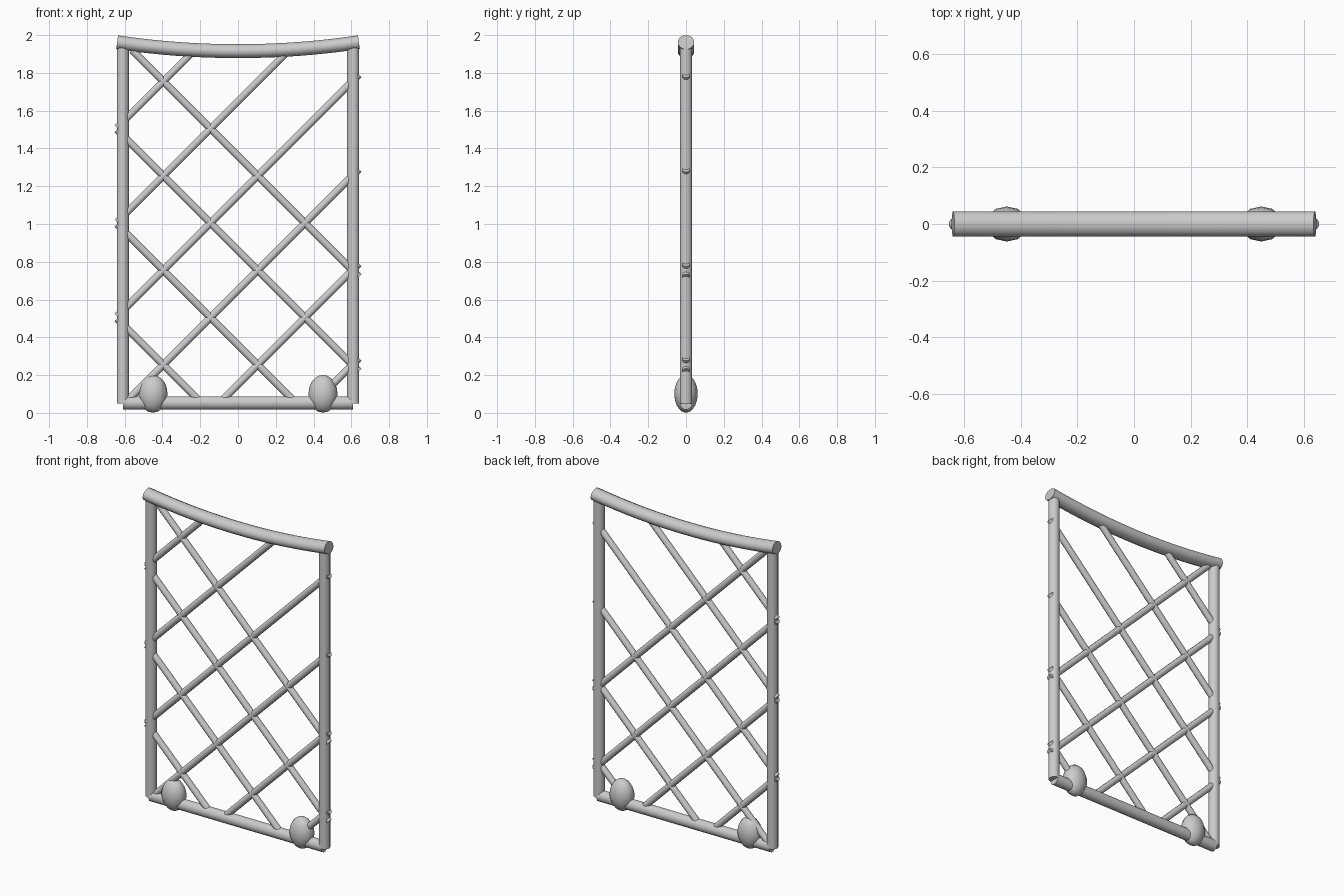
import bpy, bmesh, math
from mathutils import Vector, Matrix

if "Cube" in bpy.data.objects:
    bpy.data.objects.remove(bpy.data.objects["Cube"])

grey = bpy.data.materials.new("light_grey")
grey.diffuse_color = (0.6, 0.6, 0.6, 1)
grey.use_nodes = True
grey.node_tree.nodes["Principled BSDF"].inputs["Base Color"].default_value = grey.diffuse_color


def finish(bm, name):
    bmesh.ops.recalc_face_normals(bm, faces=bm.faces)
    me = bpy.data.meshes.new(name)
    bm.to_mesh(me)
    bm.free()
    me.materials.append(grey)
    ob = bpy.data.objects.new(name, me)
    bpy.context.collection.objects.link(ob)
    bpy.ops.object.select_all(action='DESELECT')
    ob.select_set(True)
    bpy.context.view_layer.objects.active = ob
    bpy.ops.object.shade_smooth_by_angle(angle=math.radians(60))
    return ob


def tube(name, path, r, ry=None, sides=8):
    """Capped tube along (x, z) points lying in the y = 0 plane."""
    ry = ry or r
    pts = [Vector((x, 0, z)) for x, z in path]
    bm = bmesh.new()
    rings = []
    for i, p in enumerate(pts):
        d = (pts[min(i + 1, len(pts) - 1)] - pts[max(i - 1, 0)]).normalized()
        n = Vector((-d.z, 0, d.x))
        angles = [math.tau * (k + 0.5) / sides for k in range(sides)]
        rings.append([bm.verts.new(p + n * (r * math.cos(a)) + Vector((0, ry * math.sin(a), 0)))
                      for a in angles])
    for a, b in zip(rings, rings[1:]):
        for k in range(sides):
            j = (k + 1) % sides
            bm.faces.new((a[k], a[j], b[j], b[k]))
    bm.faces.new(rings[0])
    bm.faces.new(rings[-1])
    return finish(bm, name)


# frame: two posts, straight bottom bar, sagging top rail
for side, s in (("left", -1), ("right", 1)):
    tube(side + "_post", [(s * 0.61, 0.05), (s * 0.61, 1.95)], 0.033, sides=12)
tube("bottom_bar", [(-0.608, 0.053), (0.608, 0.053)], 0.036, 0.034, sides=12)


def sag(x):
    return 1.915 + 0.047 * (x / 0.64) ** 2


tube("top_rail", [(x, sag(x)) for x in [-0.64 + 0.08 * i for i in range(17)]],
     0.038, 0.045, sides=12)

# lattice: diagonal struts z = slope * x + c, trimmed to the frame
X, Z0, Z1 = 0.64, 0.05, 1.92
for name, slope, offsets in (("rising_strut", 1, (2.15, 1.65, 1.15, 0.65, 0.15, -0.35)),
                             ("falling_strut", -1, (1.36, 0.86, 0.36, -0.14))):
    for c in offsets:
        xa, xb = sorted(((Z0 - c) * slope, (Z1 - c) * slope))
        xa, xb = max(-X, xa), min(X, xb)
        tube(name, [(xa, slope * xa + c), (xb, slope * xb + c)], 0.021)

# egg-shaped feet
for side, s in (("left", -1), ("right", 1)):
    bm = bmesh.new()
    bmesh.ops.create_uvsphere(
        bm, u_segments=12, v_segments=10, radius=1,
        matrix=Matrix.Translation((s * 0.45, 0, 0.101)) @ Matrix.Diagonal((0.077, 0.062, 0.1, 1)))
    finish(bm, side + "_foot")
